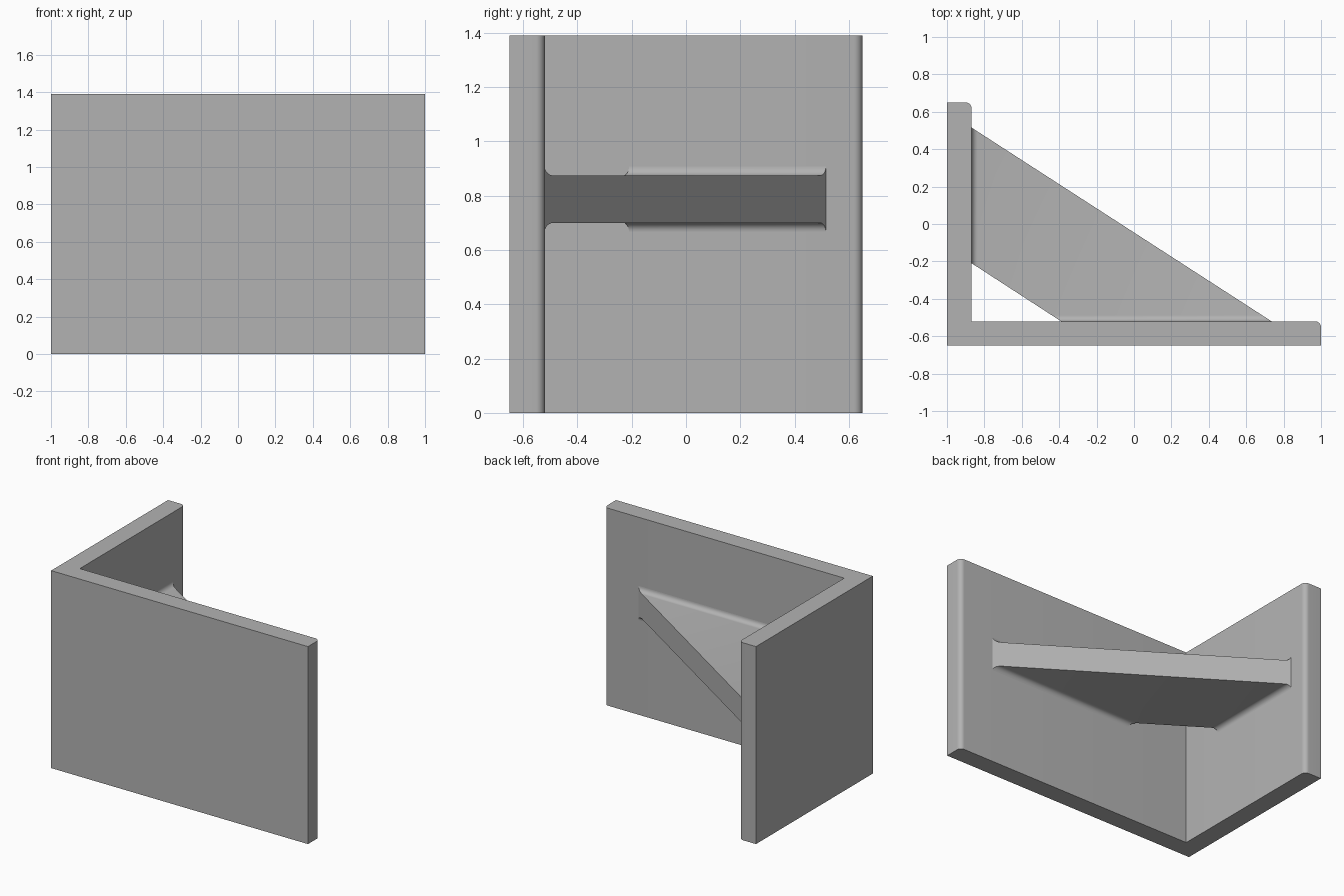
import bpy, bmesh, math
from mathutils import Vector

cube = bpy.data.objects.get("Cube")
if cube:
    bpy.data.objects.remove(cube, do_unlink=True)

HEIGHT = 1.39
WALL_X, WALL_Y = -0.868, -0.52   # inner faces of the two plates
FILLET = 0.033
STEPS = 8

grey = bpy.data.materials.new("plain grey")
grey.use_nodes = True
colour = (0.45, 0.45, 0.45, 1)
grey.diffuse_color = colour
grey.node_tree.nodes["Principled BSDF"].inputs["Base Color"].default_value = colour


def finish(name, bm):
    bmesh.ops.recalc_face_normals(bm, faces=bm.faces)
    mesh = bpy.data.meshes.new(name)
    bm.to_mesh(mesh)
    bm.free()
    obj = bpy.data.objects.new(name, mesh)
    bpy.context.collection.objects.link(obj)
    mesh.materials.append(grey)
    bpy.ops.object.select_all(action='DESELECT')
    obj.select_set(True)
    bpy.context.view_layer.objects.active = obj
    bpy.ops.object.shade_smooth_by_angle(angle=math.radians(30))
    return obj


def rounded(cx, cy):
    """Quarter arc from +x round to +y about a centre."""
    angles = [math.pi / 2 * i / STEPS for i in range(STEPS + 1)]
    return [(cx + FILLET * math.cos(a), cy + FILLET * math.sin(a)) for a in angles]


# Angle plates: L profile with rounded inner tips, extruded upwards
profile = [(-1, -0.65), (1, -0.65)]
profile += rounded(1 - FILLET, WALL_Y - FILLET)
profile += [(WALL_X, WALL_Y)]
profile += rounded(WALL_X - FILLET, 0.65 - FILLET)
profile += [(-1, 0.65)]
bm = bmesh.new()
base = bm.faces.new([bm.verts.new((x, y, 0)) for x, y in profile])
top = bmesh.ops.extrude_face_region(bm, geom=[base])["geom"]
bmesh.ops.translate(bm, vec=(0, 0, HEIGHT),
                    verts=[g for g in top if isinstance(g, bmesh.types.BMVert)])
finish("angle_plates", bm)

# Diagonal gusset: lofted between the plates, flaring into a fillet at each
outer = Vector((WALL_X, 0.515)), Vector((0.735, WALL_Y))
inner = Vector((WALL_X, -0.21)), Vector((-0.39, WALL_Y))
MIDDLE, HALF = 0.787, 0.087


def on_edge(edge, axis, value):
    start, end = edge
    return start.lerp(end, (value - start[axis]) / (end[axis] - start[axis]))


# Each flare step is a distance from the plate and a half thickness there
flare = [(-0.01, HALF + FILLET)]
for i in range(STEPS + 1):
    a = math.pi / 2 * i / STEPS
    flare.append((FILLET * (1 - math.cos(a)), HALF + FILLET * (1 - math.sin(a))))
stations = [(0, WALL_X + d, h) for d, h in flare]
stations += [(1, WALL_Y + d, h) for d, h in reversed(flare)]

bm = bmesh.new()
rings = []
for axis, value, half in stations:
    o, n = on_edge(outer, axis, value), on_edge(inner, axis, value)
    rings.append([bm.verts.new((p.x, p.y, MIDDLE + s * half))
                  for p, s in ((o, 1), (n, 1), (n, -1), (o, -1))])
for a, b in zip(rings, rings[1:]):
    for i in range(4):
        j = (i + 1) % 4
        bm.faces.new((a[i], a[j], b[j], b[i]))
bm.faces.new(rings[0])
bm.faces.new(rings[-1])
finish("gusset", bm)
